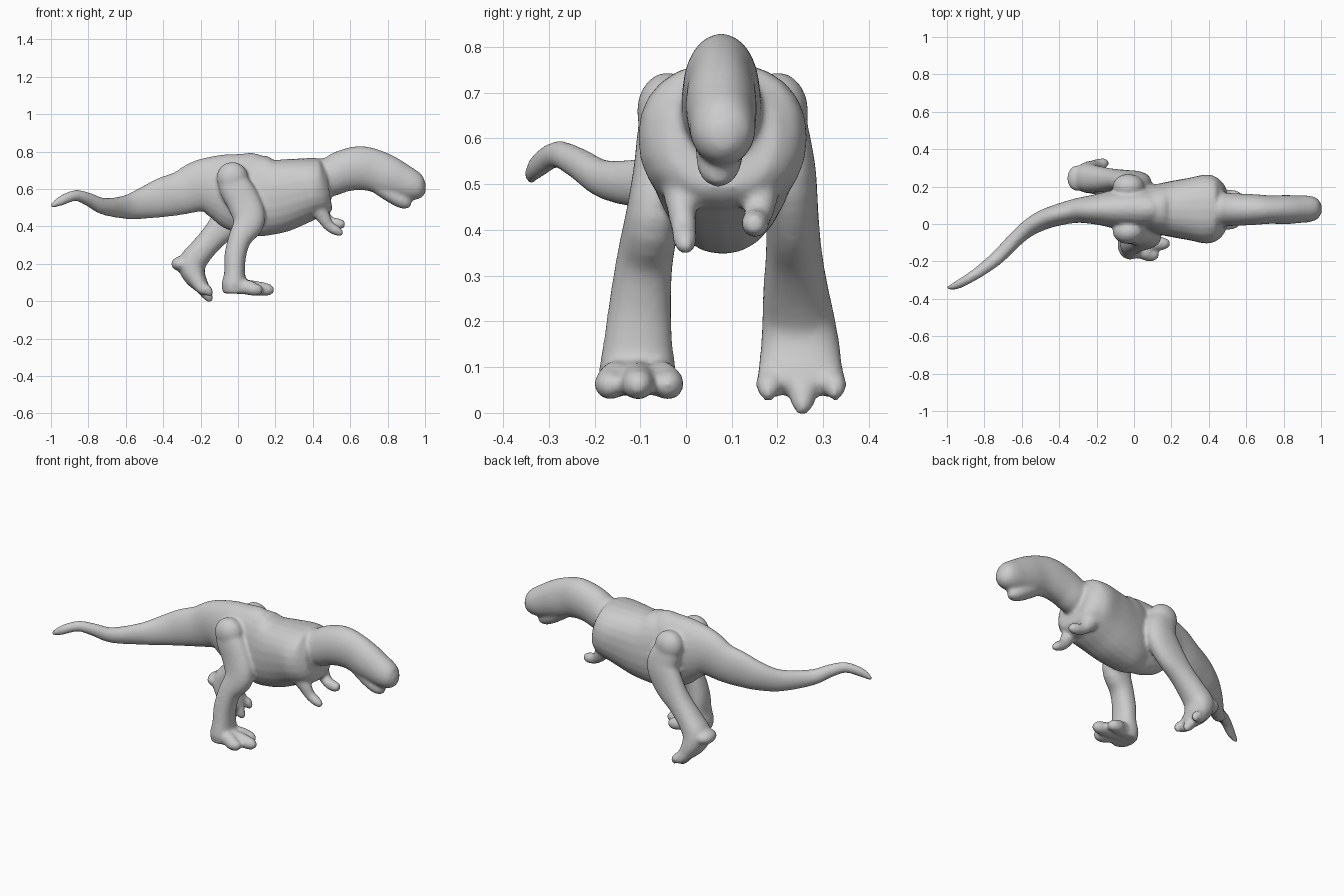
import bpy, bmesh, math
from mathutils import Vector

bm = bmesh.new()


def spline(p, steps):
    """Smooth Catmull-Rom pass through tuples of numbers."""
    out = []
    for i in range(len(p) - 1):
        a, b, c, d = p[max(i - 1, 0)], p[i], p[i + 1], p[min(i + 2, len(p) - 1)]
        for k in range(steps):
            t = k / steps
            out.append([0.5 * (2 * q + (r - o) * t + (2 * o - 5 * q + 4 * r - s) * t * t
                               + (3 * q - o - 3 * r + s) * t ** 3)
                        for o, q, r, s in zip(a, b, c, d)])
    return out + [list(p[-1])]


def tube(points, power=2.0, steps=4, sides=24):
    """Closed loft; each point is x, y, z, sideways radius, other radius."""
    pts = spline(points, steps)
    rings = []
    for i, (x, y, z, rs, ru) in enumerate(pts):
        a, b = pts[max(i - 1, 0)], pts[min(i + 1, len(pts) - 1)]
        tan = (Vector(b[:3]) - Vector(a[:3])).normalized()
        side = Vector((0, 1, 0))
        side = (side - tan * side.dot(tan)).normalized()
        up = tan.cross(side)
        ring = []
        for k in range(sides):
            t = 2 * math.pi * k / sides
            c, s = math.cos(t), math.sin(t)
            c = math.copysign(abs(c) ** (2 / power), c)
            s = math.copysign(abs(s) ** (2 / power), s)
            ring.append(bm.verts.new(Vector((x, y, z)) + side * c * max(rs, .004) + up * s * max(ru, .004)))
        rings.append(ring)
    for r, q in zip(rings, rings[1:]):
        for k in range(sides):
            n = (k + 1) % sides
            bm.faces.new((r[k], r[n], q[n], q[k]))
    bm.faces.new(rings[0][::-1])
    bm.faces.new(rings[-1])


def ball(loc, size):
    res = bmesh.ops.create_uvsphere(bm, u_segments=20, v_segments=12, radius=1)
    bmesh.ops.scale(bm, vec=size, verts=res["verts"])
    bmesh.ops.translate(bm, vec=loc, verts=res["verts"])


# tail and hips
tube([(-1.0, -.342, .505, .008, .012), (-.95, -.328, .535, .022, .026),
      (-.87, -.283, .565, .028, .03), (-.8, -.235, .545, .033, .036),
      (-.72, -.17, .508, .038, .045), (-.6, -.05, .503, .043, .064),
      (-.5, .015, .525, .052, .086), (-.4, .05, .555, .058, .107),
      (-.3, .072, .58, .066, .118), (-.2, .078, .615, .082, .142),
      (-.1, .08, .61, .105, .178), (0, .08, .585, .115, .212),
      (.1, .08, .57, .11, .215), (.2, .08, .57, .07, .16)])

# rib cage and belly
tube([(-.05, .08, .58, .08, .15), (.1, .08, .565, .128, .215),
      (.2, .08, .56, .15, .2), (.3, .08, .582, .168, .183),
      (.39, .08, .602, .185, .165), (.45, .08, .605, .165, .155),
      (.485, .08, .61, .12, .12)], power=2.25)

# neck, skull and snout
tube([(.33, .08, .65, .08, .11), (.48, .078, .662, .088, .105),
      (.56, .077, .695, .086, .112), (.65, .077, .712, .082, .118),
      (.73, .077, .698, .076, .114), (.81, .077, .667, .078, .108),
      (.88, .079, .638, .074, .095), (.94, .081, .617, .07, .08),
      (.98, .081, .607, .055, .06), (1.004, .081, .605, .022, .024)])

# lower jaw
tube([(.74, .075, .63, .05, .05), (.83, .073, .565, .052, .045),
      (.89, .071, .53, .042, .038), (.925, .071, .518, .02, .018)])

# hip bulges
for y in (-.04, .2):
    ball((-.03, y, .66), (.085, .068, .085))

# forward leg
tube([(-.04, -.03, .69, .06, .06), (-.02, -.045, .62, .06, .085),
      (.03, -.055, .53, .06, .09), (.06, -.072, .43, .06, .085),
      (.01, -.09, .335, .062, .062), (-.015, -.1, .24, .068, .058),
      (-.018, -.105, .15, .076, .056), (-.02, -.106, .09, .084, .068),
      (-.02, -.106, .042, .075, .06)], power=2.2)

# forward toes
for y0, y1, x1 in ((-.14, -.165, .13), (-.106, -.105, .19), (-.07, -.04, .14)):
    tube([(-.03, y0, .075, .035, .035), (.05, (y0 + y1) / 2, .075, .037, .04),
          (x1 - .05, y1, .064, .036, .036), (x1 - .015, y1, .06, .028, .028),
          (x1 + .004, y1, .058, .01, .01)])

# trailing leg
tube([(-.04, .19, .69, .06, .06), (-.02, .205, .62, .062, .085),
      (0, .222, .53, .062, .095), (-.055, .232, .43, .058, .09),
      (-.13, .236, .345, .062, .07), (-.2, .24, .265, .072, .068),
      (-.245, .246, .2, .08, .074), (-.232, .25, .135, .088, .06),
      (-.19, .25, .075, .093, .038), (-.17, .25, .05, .08, .025)], power=2.2)
ball((-.305, .245, .2), (.053, .07, .04))

# trailing toes
for y0, y1, z1 in ((.195, .18, .03), (.25, .255, .0), (.305, .325, .032)):
    tube([(-.225, y0, .11, .032, .035), (-.19, (y0 + y1) / 2, .07, .034, .035),
          (-.16, y1, z1 + .025, .027, .027), (-.145, y1, z1 - .003, .012, .012)])

# small arms
tube([(.4, -.02, .53, .04, .05), (.45, -.012, .46, .033, .04),
      (.485, -.005, .405, .028, .03), (.53, -.002, .375, .026, .026),
      (.56, -.002, .358, .014, .014)])
tube([(.4, .17, .53, .04, .05), (.45, .165, .465, .034, .04),
      (.49, .155, .425, .031, .03), (.54, .15, .413, .03, .03),
      (.572, .15, .413, .018, .018)])

bmesh.ops.recalc_face_normals(bm, faces=bm.faces)
mesh = bpy.data.meshes.new("dinosaur")
bm.to_mesh(mesh)
bm.free()
dino = bpy.data.objects.new("dinosaur", mesh)
bpy.context.collection.objects.link(dino)

# fuse the parts into one soft skin
fuse = dino.modifiers.new("fuse", 'REMESH')
fuse.mode = 'VOXEL'
fuse.voxel_size = .009
fuse.use_smooth_shade = True
soften = dino.modifiers.new("soften", 'SMOOTH')
soften.factor = .5
soften.iterations = 10
